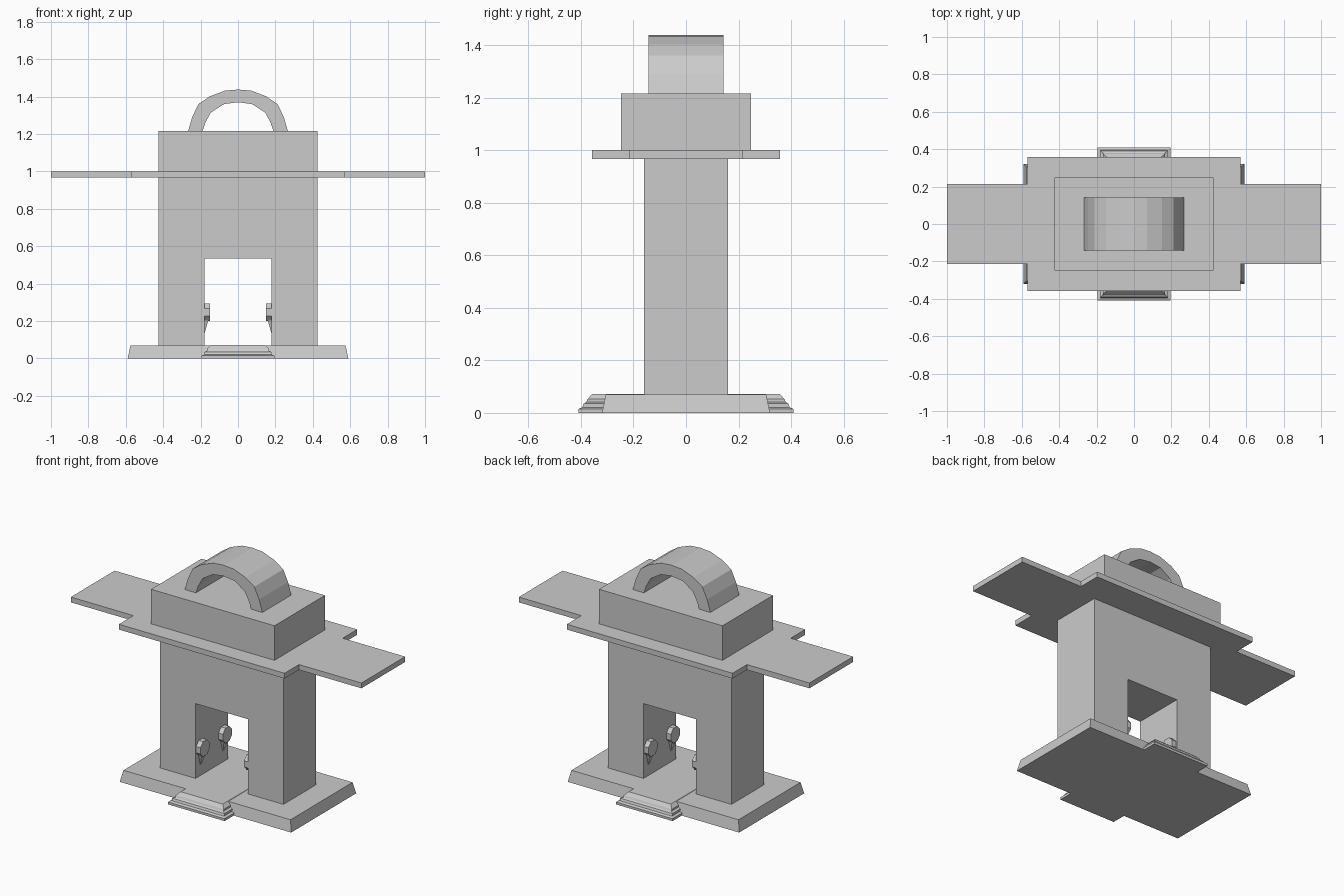
import bpy, bmesh, math

if "Cube" in bpy.data.objects:
    bpy.data.objects.remove(bpy.data.objects["Cube"])


def finish(name, bm):
    bmesh.ops.recalc_face_normals(bm, faces=bm.faces[:])
    mesh = bpy.data.meshes.new(name)
    bm.to_mesh(mesh)
    bm.free()
    obj = bpy.data.objects.new(name, mesh)
    bpy.context.collection.objects.link(obj)
    return obj


def loft(name, rings):
    """Join two or more matching rings of points and cap both ends."""
    bm = bmesh.new()
    rows = [[bm.verts.new(p) for p in ring] for ring in rings]
    n = len(rows[0])
    for a, b in zip(rows, rows[1:]):
        for i in range(n):
            j = (i + 1) % n
            bm.faces.new((a[i], a[j], b[j], b[i]))
    bm.faces.new(rows[0])
    bm.faces.new(rows[-1])
    return finish(name, bm)


def rect(hx, hy, z):
    return [(-hx, -hy, z), (hx, -hy, z), (hx, hy, z), (-hx, hy, z)]


def extrude_y(name, profile, half):
    return loft(name, [[(x, y, z) for x, z in profile] for y in (-half, half)])


# Sloped base
loft("base", [rect(0.59, 0.32, 0), rect(0.575, 0.305, 0.07)])

# Entrance steps, running through the base to front and back
steps = [(0.195, 0.41, 0.0), (0.195, 0.41, 0.015), (0.18, 0.395, 0.021),
         (0.18, 0.39, 0.035), (0.165, 0.38, 0.041), (0.165, 0.375, 0.052),
         (0.145, 0.357, 0.072)]
loft("entrance_steps", [rect(*s) for s in steps])

# Body with a doorway right through it
extrude_y("gate_body", [(-0.425, 0.07), (-0.425, 0.97), (0.425, 0.97), (0.425, 0.07),
                        (0.18, 0.07), (0.18, 0.535), (-0.18, 0.535), (-0.18, 0.07)], 0.16)

# Cross-shaped roof plate
quarter = [(1.0, 0.215), (0.57, 0.215), (0.57, 0.357)]
outline = (quarter + [(-x, y) for x, y in reversed(quarter)]
           + [(-x, -y) for x, y in quarter] + [(x, -y) for x, y in reversed(quarter)])
loft("roof_plate", [[(x, y, z) for x, y in outline] for z in (0.967, 1.0)])

# Upper block
loft("upper_block", [rect(0.425, 0.248, 1.0), rect(0.425, 0.248, 1.215)])

# Arch on top
outer = [(-0.267, 1.215), (-0.245, 1.29), (-0.212, 1.36), (-0.15, 1.402), (-0.07, 1.432), (0, 1.438)]
inner = [(-0.19, 1.215), (-0.175, 1.26), (-0.145, 1.315), (-0.075, 1.36), (0, 1.37)]


def mirrored(half):
    return half + [(-x, z) for x, z in reversed(half[:-1])]


extrude_y("top_arch", mirrored(outer) + mirrored(inner)[::-1], 0.142)

# Wall lamps inside the doorway: octagonal disc over a pointed tail
for sx, side in ((-1, "left"), (1, "right")):
    for cy, end in ((-0.11, "front"), (0.11, "back")):
        angles = [math.pi / 8 + i * math.pi / 4 for i in range(8)]
        loft(f"lamp_disc_{side}_{end}",
             [[(sx * x, cy + 0.048 * math.cos(a), 0.247 + 0.051 * math.sin(a)) for a in angles]
              for x in (0.181, 0.15)])
        loft(f"lamp_tail_{side}_{end}",
             [[(sx * 0.181, cy - w, z), (sx * 0.181, cy + w, z),
               (sx * (0.181 - d), cy + w, z), (sx * (0.181 - d), cy - w, z)]
              for w, d, z in ((0.004, 0.004, 0.14), (0.022, 0.022, 0.205))])
